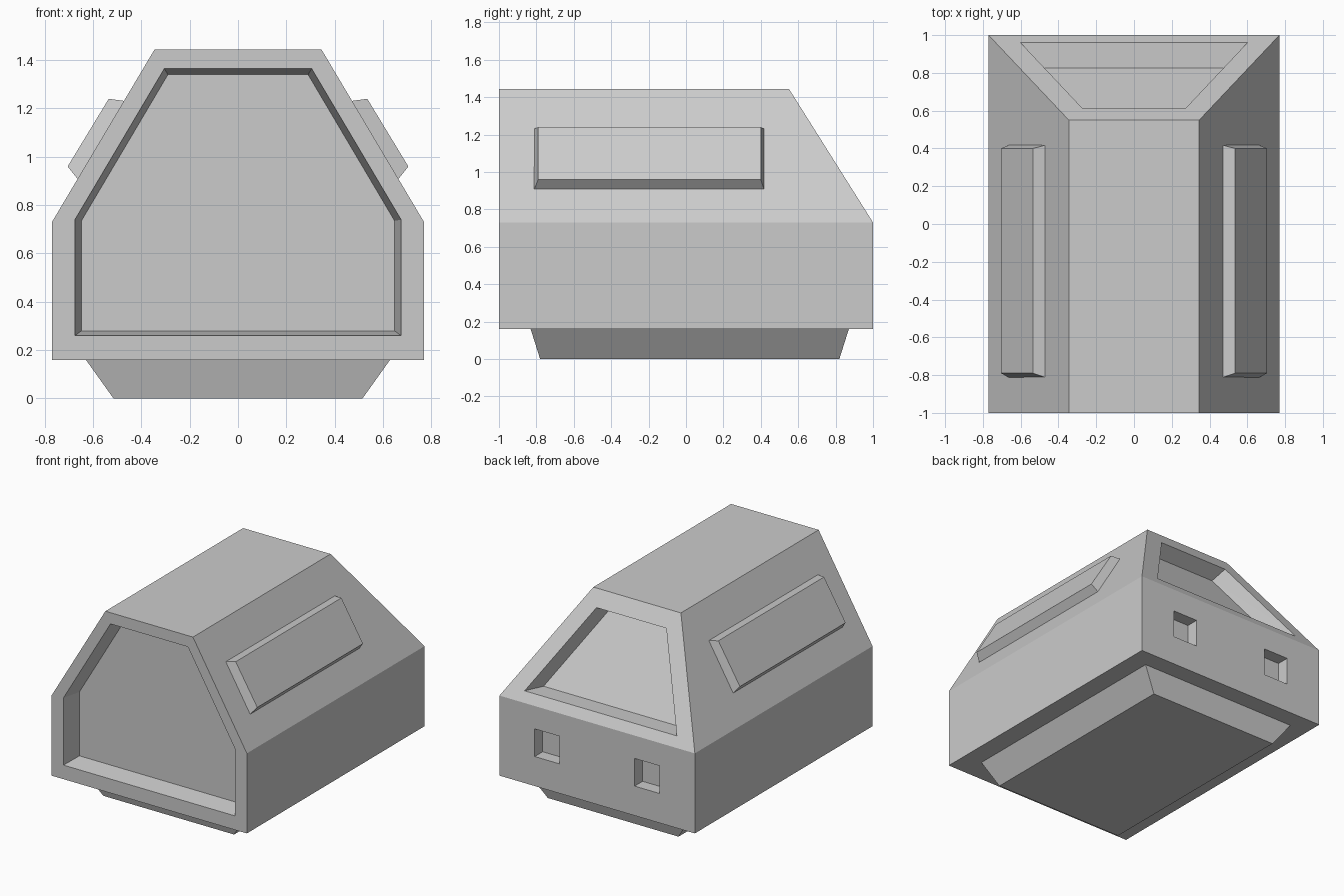
import bpy
import bmesh
from mathutils import Vector

cube = bpy.data.objects.get("Cube")
if cube:
    bpy.data.objects.remove(cube, do_unlink=True)

grey = bpy.data.materials.new("plain grey")
grey.use_nodes = True
grey.diffuse_color = (0.6, 0.6, 0.6, 1)
grey.node_tree.nodes["Principled BSDF"].inputs["Base Color"].default_value = (0.6, 0.6, 0.6, 1)


def solid(name, points):
    """Flat-faced convex solid around the given corners."""
    bm = bmesh.new()
    for p in points:
        bm.verts.new(p)
    bmesh.ops.convex_hull(bm, input=bm.verts[:])
    bmesh.ops.dissolve_limit(bm, angle_limit=0.01, verts=bm.verts[:], edges=bm.edges[:])
    bmesh.ops.recalc_face_normals(bm, faces=bm.faces[:])
    mesh = bpy.data.meshes.new(name)
    bm.to_mesh(mesh)
    bm.free()
    mesh.materials.append(grey)
    obj = bpy.data.objects.new(name, mesh)
    bpy.context.collection.objects.link(obj)
    return obj


def both(points):
    """Corners plus their mirror images across x = 0."""
    return [Vector((s * x, y, z)) for x, y, z in points for s in (1, -1)]


def cut(target, name, mouth, floor):
    """Sink a tapered pocket running from its mouth to its floor."""
    over = [m + (m - f) * 0.15 for m, f in zip(mouth, floor)]
    cutter = solid(name, over + floor)
    cutter.hide_render = True
    mod = target.modifiers.new(name, 'BOOLEAN')
    mod.operation = 'DIFFERENCE'
    mod.solver = 'EXACT'
    mod.object = cutter
    graph = bpy.context.evaluated_depsgraph_get()
    mesh = bpy.data.meshes.new_from_object(target.evaluated_get(graph))
    target.modifiers.clear()
    target.data = mesh
    bpy.data.objects.remove(cutter, do_unlink=True)


# Main body: six-sided section with a sloping rear
section = [(0.77, 0.16), (0.77, 0.73), (0.345, 1.445)]
body = solid("body", both([(x, -1, z) for x, z in section]
                          + [(x, 0.55 if z > 1 else 1, z) for x, z in section]))

# Front recess
cut(body, "front_recess",
    both([(0.675, -1, 0.26), (0.675, -1, 0.74), (0.305, -1, 1.365)]),
    both([(0.648, -0.86, 0.28), (0.648, -0.86, 0.735), (0.29, -0.86, 1.34)]))

# Sloping rear window recess
cut(body, "rear_window_recess",
    both([(0.6, 0.96, 0.794), (0.275, 0.615, 1.342)]),
    both([(0.545, 0.825, 0.79), (0.25, 0.51, 1.29)]))

# Two square rear pockets
for side in (1, -1):
    corners = [(side * x, z) for x in (0.295, 0.492) for z in (0.37, 0.567)]
    cut(body, "rear_pocket",
        [Vector((x, 1, z)) for x, z in corners],
        [Vector((x, 0.91, z)) for x, z in corners])

# Raised side panels on the upper slopes
for side, label in ((1, "left"), (-1, "right")):
    base = [(x, y, z) for x, z in ((0.46, 1.23), (0.657, 0.9)) for y in (-0.815, 0.42)]
    top = [(x, y, z) for x, z in ((0.535, 1.24), (0.705, 0.96)) for y in (-0.79, 0.4)]
    solid(label + "_side_panel", [(side * x, y, z) for x, y, z in base + top])

# Tapered underside base
solid("underside_base", both([(0.515, -0.78, 0), (0.515, 0.82, 0),
                              (0.633, -0.832, 0.165), (0.633, 0.872, 0.165)]))
